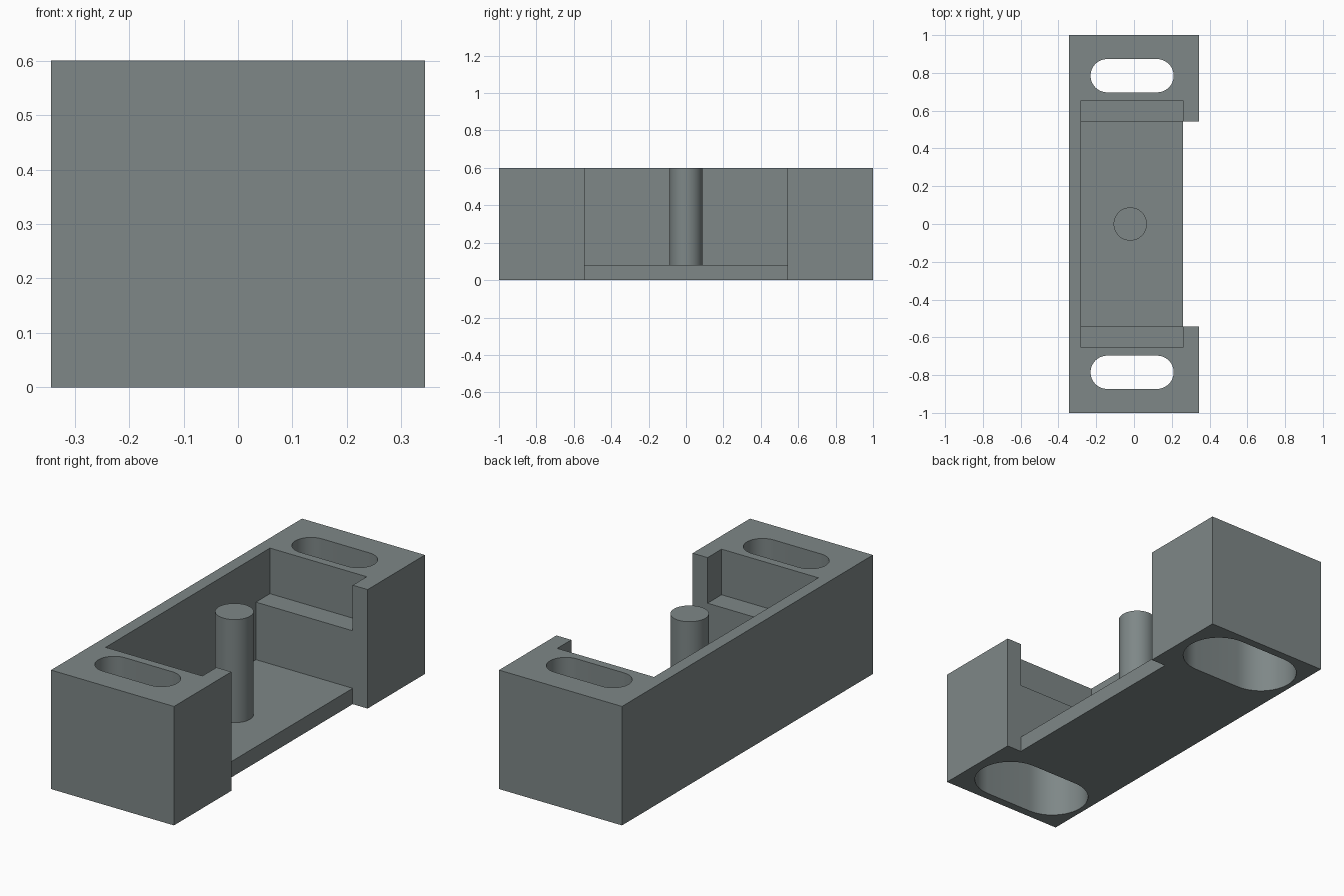
import bpy, bmesh, math

if "Cube" in bpy.data.objects:
    bpy.data.objects.remove(bpy.data.objects["Cube"])

grey = bpy.data.materials.new("slate grey")
grey.diffuse_color = (0.21, 0.245, 0.245, 1)
grey.use_nodes = True
grey.node_tree.nodes["Principled BSDF"].inputs["Base Color"].default_value = grey.diffuse_color


def prism(name, outline, z0, z1):
    """Extrude a counter-clockwise plan outline from z0 to z1."""
    bm = bmesh.new()
    face = bm.faces.new([bm.verts.new((x, y, z0)) for x, y in outline])
    ext = bmesh.ops.extrude_face_region(bm, geom=[face])
    for v in ext["geom"]:
        if isinstance(v, bmesh.types.BMVert):
            v.co.z = z1
    bmesh.ops.recalc_face_normals(bm, faces=bm.faces[:])
    mesh = bpy.data.meshes.new(name)
    bm.to_mesh(mesh)
    bm.free()
    mesh.materials.append(grey)
    ob = bpy.data.objects.new(name, mesh)
    bpy.context.collection.objects.link(ob)
    return ob


def rect(x0, x1, y0, y1):
    return [(x0, y0), (x1, y0), (x1, y1), (x0, y1)]


def slot(cx, cy, half, r, n=24):
    """Rounded slot outline lying along x."""
    pts = []
    for side, start in ((1, -math.pi / 2), (-1, math.pi / 2)):
        for i in range(n + 1):
            a = start + math.pi * i / n
            pts.append((cx + side * half + r * math.cos(a), cy + r * math.sin(a)))
    return pts


def cut(target, cutter):
    cutter.hide_render = True
    mod = target.modifiers.new("cut", "BOOLEAN")
    mod.operation, mod.solver, mod.object = "DIFFERENCE", "EXACT", cutter
    bpy.context.view_layer.objects.active = target
    bpy.ops.object.modifier_apply(modifier=mod.name)
    bpy.data.objects.remove(cutter)


def smooth(ob):
    bpy.ops.object.select_all(action="DESELECT")
    ob.select_set(True)
    bpy.context.view_layer.objects.active = ob
    bpy.ops.object.shade_smooth_by_angle(angle=math.radians(30))


# Housing: block with a shallow notch along the open side
W, N, Y = 0.343, 0.26, 0.543
housing = prism("housing", [(-W, -1), (W, -1), (W, -Y), (N, -Y),
                            (N, Y), (W, Y), (W, 1), (-W, 1)], 0, 0.6)

# Stepped pocket: upper part leaves a ledge at each end, lower part opens sideways
cut(housing, prism("upper_pocket", rect(-0.28, N, -0.655, 0.655), 0.37, 0.8))
cut(housing, prism("lower_pocket", rect(-0.28, 0.5, -Y, Y), 0.08, 0.8))

# Mounting slots with wider recesses underneath
for s in (-1, 1):
    cut(housing, prism("slot_recess", slot(-0.01, s * 0.785, 0.132, 0.173), -0.1, 0.29))
    cut(housing, prism("slot_hole", slot(-0.01, s * 0.785, 0.132, 0.088), -0.1, 0.8))
smooth(housing)

# Centre post standing on the floor
post = prism("centre_post", slot(-0.02, 0, 0, 0.088)[:-1], 0.07, 0.6)
bm = bmesh.new()
bm.from_mesh(post.data)
bmesh.ops.remove_doubles(bm, verts=bm.verts[:], dist=1e-4)
bm.to_mesh(post.data)
bm.free()
smooth(post)
